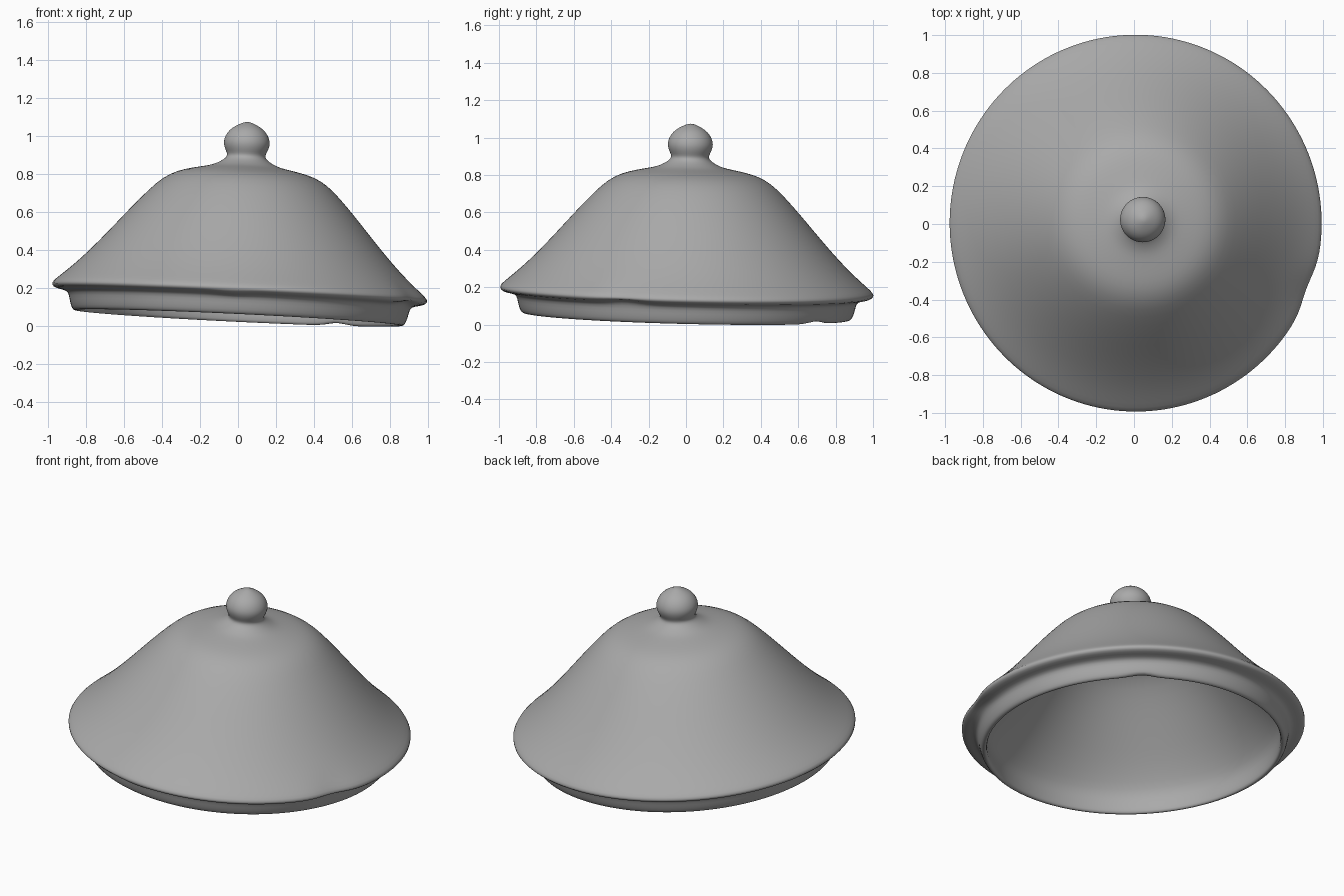
import bpy, bmesh, math
from mathutils import Vector

cube = bpy.data.objects.get("Cube")
if cube:
    bpy.data.objects.remove(cube, do_unlink=True)

# One plain grey glaze
GREY = (0.4, 0.4, 0.4, 1)
glaze = bpy.data.materials.new("grey_ceramic")
glaze.use_nodes = True
glaze.diffuse_color = GREY
glaze.node_tree.nodes["Principled BSDF"].inputs["Base Color"].default_value = GREY

# The lid leans slightly toward +x and +y
up = Vector((0.048, 0.024, 1)).normalized()
LEAN = Vector((0, 0, 1)).rotation_difference(up).to_matrix().to_4x4()


def bump(angle, centre, width):
    """Smooth 0..1 falloff around an angle in degrees."""
    d = (math.degrees(angle) - centre + 180) % 360 - 180
    return math.exp(-(d / width) ** 2)


def worn(a, r, z):
    """Slightly oval wall, with chips in the flange and the foot of the skirt."""
    if r > 0.91:
        dent = bump(a, -21, 6)
        r -= 0.02 * dent * (r - 0.9) / 0.08
        z += (0.014 * dent - 0.01 * bump(a, -92, 4)) * (z < 0.17)
    elif z < 0.06:
        z += 0.02 * bump(a, 53, 4)
    if r > 0.3:
        r *= 1 + 0.012 * math.sin(a) ** 2
    return r, z


def lathe(name, profile, segments=80):
    """Turn an (r, z) profile around the axis; r = 0 points become poles."""
    bm = bmesh.new()
    rings = []
    for r, z in profile:
        if r == 0:
            rings.append([bm.verts.new((0, 0, z))] * segments)
            continue
        ring = []
        for i in range(segments):
            a = math.tau * i / segments
            rr, zz = worn(a, r, z)
            ring.append(bm.verts.new((rr * math.cos(a), rr * math.sin(a), zz)))
        rings.append(ring)
    for low, high in zip(rings, rings[1:]):
        for i in range(segments):
            j = (i + 1) % segments
            corners = dict.fromkeys((low[i], low[j], high[j], high[i]))
            bm.faces.new(list(corners))
    bmesh.ops.recalc_face_normals(bm, faces=bm.faces)
    for f in bm.faces:
        f.smooth = True
    mesh = bpy.data.meshes.new(name)
    bm.to_mesh(mesh)
    bm.free()
    mesh.materials.append(glaze)
    obj = bpy.data.objects.new(name, mesh)
    bpy.context.collection.objects.link(obj)
    obj.matrix_world = LEAN
    sub = obj.modifiers.new("soften", "SUBSURF")
    sub.levels = sub.render_levels = 1


# Knob: slightly pointed ball, narrow neck, flared foot
knob = [
    (0, 1.076), (0.02, 1.073), (0.045, 1.062), (0.08, 1.043), (0.106, 1.015),
    (0.12, 0.982), (0.121, 0.955), (0.112, 0.928), (0.101, 0.908), (0.1, 0.892),
    (0.115, 0.875), (0.145, 0.857), (0.18, 0.842),
]
# Outer wall: crown, sloping side, flange
outside = [
    (0.23, 0.832), (0.29, 0.82), (0.36, 0.802), (0.43, 0.765), (0.5, 0.7),
    (0.6, 0.59), (0.7, 0.473), (0.8, 0.362), (0.88, 0.283), (0.95, 0.222),
    (0.985, 0.192), (0.991, 0.172), (0.968, 0.156),
]
# Skirt that sits inside the pot
skirt = [
    (0.92, 0.15), (0.898, 0.135), (0.892, 0.1), (0.882, 0.065), (0.872, 0.047),
    (0.855, 0.042), (0.843, 0.052), (0.845, 0.1),
]
# Hollow underside
inside = [
    (0.845, 0.16), (0.815, 0.22), (0.75, 0.315), (0.65, 0.435), (0.55, 0.555),
    (0.46, 0.655), (0.38, 0.725), (0.27, 0.76), (0.12, 0.78), (0, 0.782),
]
lathe("lid", knob + outside + skirt + inside)
